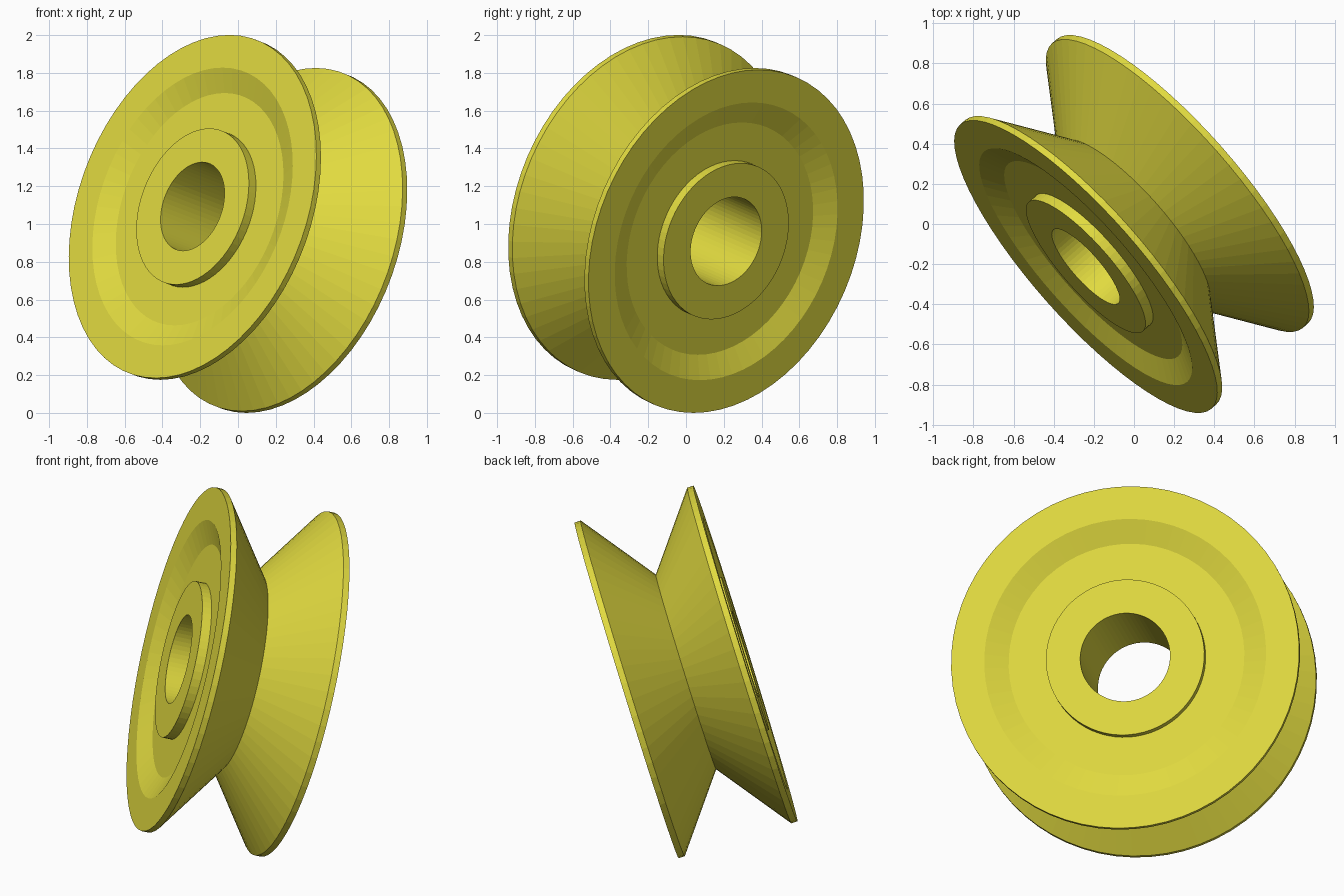
import bpy, bmesh, math
from mathutils import Vector, Matrix

if "Cube" in bpy.data.objects:
    bpy.data.objects.remove(bpy.data.objects["Cube"])

SEGMENTS = 64
HALF = 0.334          # half width along the axle
RIM = 0.034           # thickness of the rim edge
DEPTH = 0.052         # depth of the recessed ring on each face

# Half section as (radius, axial position), from bore to groove bottom
half = [
    (0.244, HALF), (0.430, HALF),                     # bore edge, hub face
    (0.430, HALF - DEPTH), (0.640, HALF - DEPTH),     # recess floor
    (0.765, HALF), (0.945, HALF),                     # sloped wall, rim face
    (0.945, HALF - RIM), (0.548, 0.0),                # rim edge, V groove
]
section = half + [(r, -t) for r, t in reversed(half[:-1])]

# Lathe the closed section around the axle
bm = bmesh.new()
verts = [bm.verts.new((r, 0, t)) for r, t in section]
edges = [bm.edges.new((verts[i], verts[(i + 1) % len(verts)])) for i in range(len(verts))]
bmesh.ops.spin(bm, geom=verts + edges, cent=(0, 0, 0), axis=(0, 0, 1),
               angle=math.tau, steps=SEGMENTS, use_merge=True)
bmesh.ops.remove_doubles(bm, verts=bm.verts[:], dist=1e-5)
bmesh.ops.recalc_face_normals(bm, faces=bm.faces[:])

# Tilt the axle and lift the wheel so it rests on the ground
axis = Vector((-0.72, -0.636, 0.276)).normalized()
bm.transform(axis.to_track_quat('Z', 'Y').to_matrix().to_4x4())
low = min(v.co.z for v in bm.verts)
bm.transform(Matrix.Translation((0, 0, -low)))

mesh = bpy.data.meshes.new("pulley_wheel")
bm.to_mesh(mesh)
bm.free()
wheel = bpy.data.objects.new("pulley_wheel", mesh)
bpy.context.collection.objects.link(wheel)

# Yellow paint
paint = bpy.data.materials.new("yellow_paint")
paint.diffuse_color = (0.75, 0.70, 0.05, 1)
paint.use_nodes = True
paint.node_tree.nodes["Principled BSDF"].inputs["Base Color"].default_value = paint.diffuse_color
mesh.materials.append(paint)
